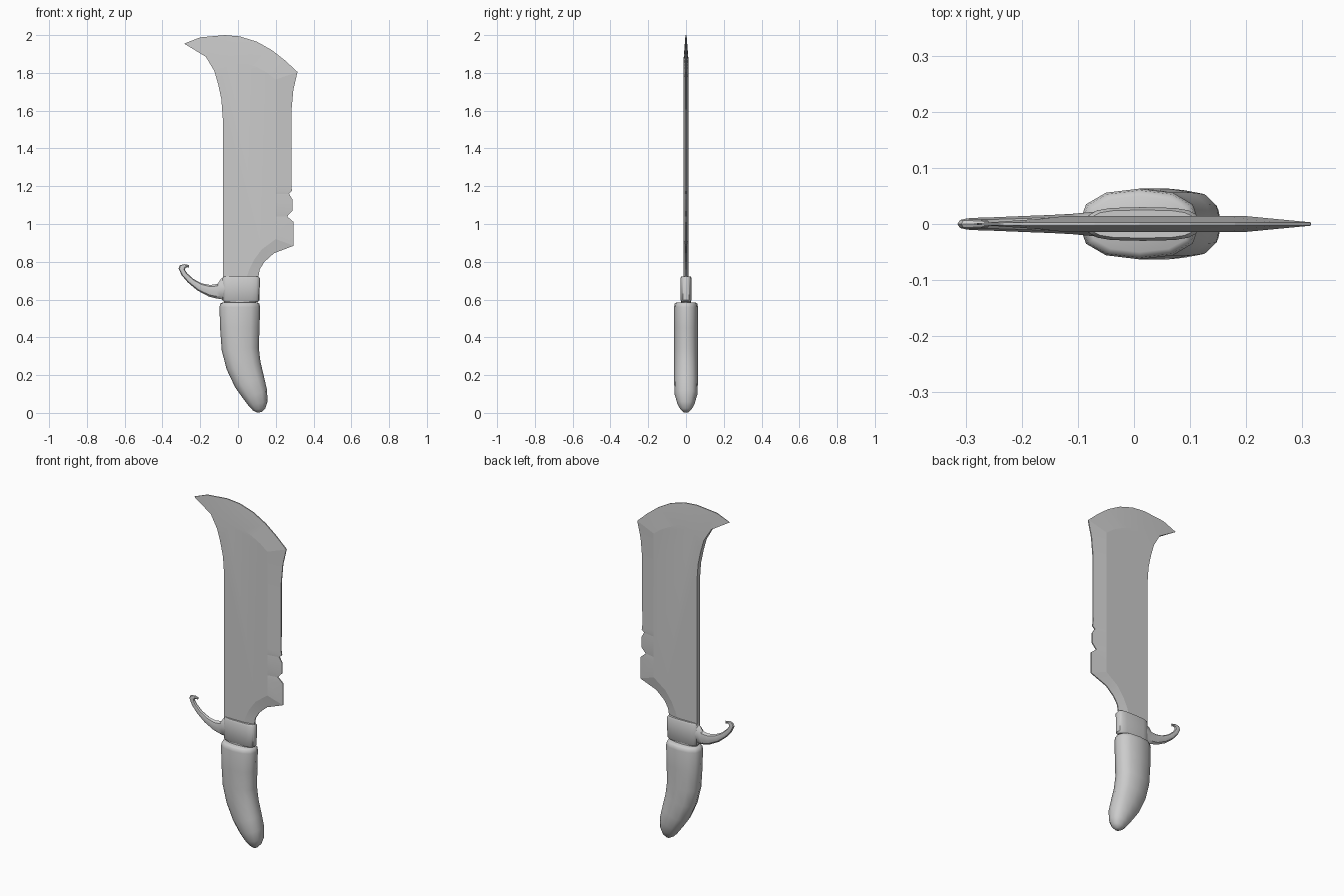
import bpy, bmesh, math


def finish(name, bm, angle):
    bmesh.ops.recalc_face_normals(bm, faces=bm.faces[:])
    me = bpy.data.meshes.new(name)
    bm.to_mesh(me)
    bm.free()
    ob = bpy.data.objects.new(name, me)
    bpy.context.collection.objects.link(ob)
    bpy.ops.object.select_all(action='DESELECT')
    ob.select_set(True)
    bpy.context.view_layer.objects.active = ob
    bpy.ops.object.shade_smooth_by_angle(angle=math.radians(angle))
    return ob


def loft(name, rings, n=12, power=0.85, angle=40):
    """Each ring: left x,z, right x,z and half depth in y."""
    bm = bmesh.new()
    loops = []
    for x0, z0, x1, z1, d in rings:
        loop = []
        for i in range(n):
            a = 2 * math.pi * i / n
            c, s = math.cos(a), math.sin(a)
            u = 0.5 + 0.5 * math.copysign(abs(c) ** power, c)
            y = d * math.copysign(abs(s) ** power, s)
            loop.append(bm.verts.new((x0 + (x1 - x0) * u, y, z0 + (z1 - z0) * u)))
        loops.append(loop)
    for a, b in zip(loops, loops[1:]):
        for i in range(n):
            j = (i + 1) % n
            bm.faces.new((a[i], a[j], b[j], b[i]))
    bm.faces.new(loops[0])
    bm.faces.new(loops[-1])
    return finish(name, bm, angle)


# Blade: cutting edge points paired with the inner bevel line, then the spine
edge = [(.105, .70, .04, .70), (.115, .76, .06, .76), (.14, .80, .085, .81),
        (.19, .845, .125, .865), (.295, .885, .20, .92), (.295, 1.01, .20, 1.01),
        (.26, 1.04, .20, 1.04), (.288, 1.07, .20, 1.07), (.288, 1.13, .20, 1.13),
        (.27, 1.16, .20, 1.16), (.286, 1.175, .20, 1.175), (.282, 1.20, .20, 1.20),
        (.283, 1.60, .20, 1.60), (.293, 1.71, .20, 1.70), (.315, 1.805, .20, 1.765),
        (.25, 1.865, .155, 1.80), (.18, 1.92, .10, 1.83), (.10, 1.965, .05, 1.85),
        (.01, 1.993, 0, 1.858), (-.07, 2.0, -.05, 1.857), (-.20, 1.988, -.125, 1.81)]
spine = [(-.105, 1.74), (-.088, 1.66), (-.08, 1.55), (-.08, .70)]
T, E = .014, .003
bm = bmesh.new()
rims = []
for s in (-1, 1):
    outer = [bm.verts.new((p[0], s * E, p[1])) for p in edge]
    inner = [bm.verts.new((p[2], s * T, p[3])) for p in edge]
    back = [bm.verts.new((x, s * T, z)) for x, z in spine]
    mid = bm.verts.new((-.17, s * .009, 1.885))
    tip = bm.verts.new((-.285, s * .001, 1.955))
    for i in range(len(edge) - 1):
        bm.faces.new((outer[i], outer[i + 1], inner[i + 1], inner[i]))
    bm.faces.new((outer[-1], tip, mid))
    bm.faces.new((outer[-1], mid, inner[-1]))
    bm.faces.new(inner + back)
    rims.append(outer + [tip, mid, inner[-1]] + back + [inner[0]])
for i in range(len(rims[0])):
    j = (i + 1) % len(rims[0])
    bm.faces.new((rims[0][i], rims[0][j], rims[1][j], rims[1][i]))
finish("blade", bm, 5)

# Guard collar
loft("guard_collar", [(-.075, .588, .105, .588, .024), (-.084, .597, .114, .597, .03),
                      (-.084, .713, .116, .713, .03), (-.077, .723, .108, .723, .025)],
     n=16, power=.6)

# Curved guard hook
loft("guard_hook", [(-.07, .60, -.07, .72, .022), (-.09, .602, -.09, .71, .02),
                    (-.115, .606, -.108, .683, .018), (-.155, .616, -.145, .677, .016),
                    (-.215, .648, -.19, .685, .014), (-.265, .69, -.235, .708, .012),
                    (-.298, .728, -.268, .738, .011), (-.315, .765, -.281, .757, .010),
                    (-.308, .782, -.278, .768, .009), (-.285, .787, -.268, .772, .008),
                    (-.258, .783, -.262, .767, .006)], n=8, power=1, angle=35)

# Neck between guard and grip
loft("neck", [(-.075, .56, .095, .56, .03), (-.075, .60, .095, .60, .026)])

# Curved grip
loft("grip", [(-.082, .585, .102, .585, .05), (-.094, .578, .113, .578, .06),
              (-.098, .56, .117, .56, .063), (-.095, .45, .114, .45, .063),
              (-.086, .33, .110, .345, .063), (-.060, .23, .119, .27, .063),
              (-.015, .135, .138, .19, .063), (.028, .075, .154, .12, .060),
              (.056, .038, .156, .06, .046), (.078, .014, .145, .024, .03),
              (.10, .002, .125, .004, .014)], angle=50)
